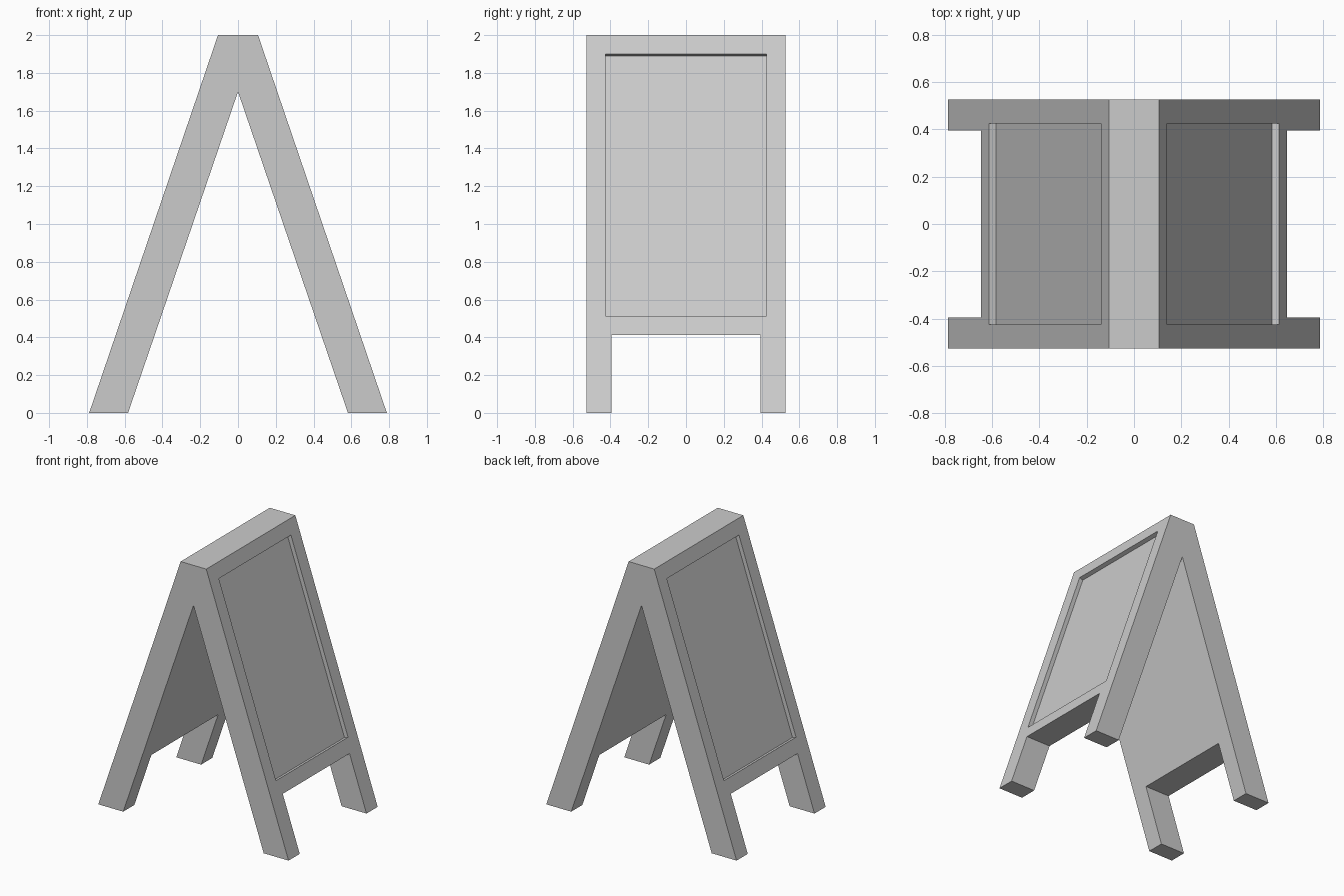
import bpy, bmesh, math

if "Cube" in bpy.data.objects:
    bpy.data.objects.remove(bpy.data.objects["Cube"])

HALF_Y = 0.527
FOOT_OUT, FOOT_IN, TOP_X = 0.788, 0.582, 0.106
HEIGHT, APEX_Z = 2.0, 1.7
SLOPE = (FOOT_OUT - TOP_X) / HEIGHT      # lean of the boards


def make_object(name, bm):
    bmesh.ops.recalc_face_normals(bm, faces=bm.faces[:])
    mesh = bpy.data.meshes.new(name)
    bm.to_mesh(mesh)
    bm.free()
    obj = bpy.data.objects.new(name, mesh)
    bpy.context.collection.objects.link(obj)
    return obj


def extrude_profile(name, points, half_y):
    bm = bmesh.new()
    face = bm.faces.new([bm.verts.new((x, -half_y, z)) for x, z in points])
    new = bmesh.ops.extrude_face_region(bm, geom=[face])["geom"]
    verts = [v for v in new if isinstance(v, bmesh.types.BMVert)]
    bmesh.ops.translate(bm, verts=verts, vec=(0, 2 * half_y, 0))
    return make_object(name, bm)


def cut(target, cutter):
    mod = target.modifiers.new("cut", "BOOLEAN")
    mod.operation, mod.solver, mod.object = "DIFFERENCE", "EXACT", cutter
    bpy.context.view_layer.objects.active = target
    bpy.ops.object.modifier_apply(modifier=mod.name)
    bpy.data.objects.remove(cutter)


# A-shaped folding board
board = extrude_profile("sandwich_board", [
    (-FOOT_OUT, 0), (-TOP_X, HEIGHT), (TOP_X, HEIGHT), (FOOT_OUT, 0),
    (FOOT_IN, 0), (0, APEX_Z), (-FOOT_IN, 0)], HALF_Y)

# Gap between the legs
cut(board, extrude_profile("leg_gap", [(-1, -0.1), (1, -0.1), (1, 0.412), (-1, 0.412)], 0.395))

# Recessed panel on each sloping face, walls square to the face
angle, depth = math.atan(SLOPE), 0.031
dx, dz = depth * math.cos(angle), depth * math.sin(angle)
for side in (-1, 1):
    low, high = [(FOOT_OUT - SLOPE * z, z) for z in (0.513, 1.9)]
    corners = [(low[0] - dx, low[1] - dz), (low[0] + dx, low[1] + dz),
               (high[0] + dx, high[1] + dz), (high[0] - dx, high[1] - dz)]
    cut(board, extrude_profile("panel_recess", [(side * x, z) for x, z in corners], 0.426))
